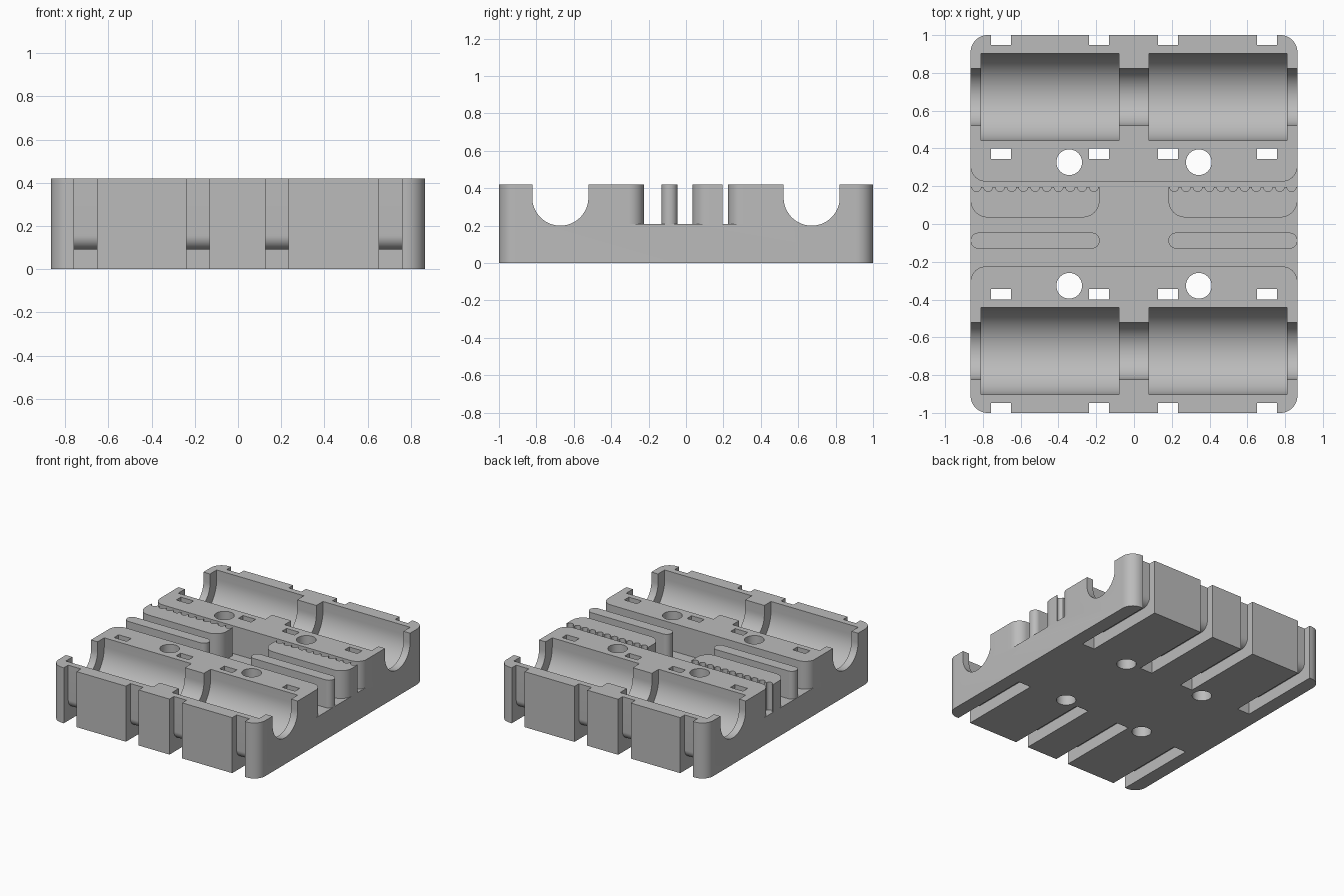
import bpy, bmesh
from math import sin, cos, pi, radians

W, H, FLOOR = 0.865, 0.42, 0.21   # half width, height, channel floor

cube = bpy.data.objects.get("Cube")
if cube:
    bpy.data.objects.remove(cube, do_unlink=True)

grey = bpy.data.materials.new("plain grey")
grey.use_nodes = True
colour = (0.5, 0.5, 0.5, 1)
grey.diffuse_color = colour
grey.node_tree.nodes["Principled BSDF"].inputs["Base Color"].default_value = colour


def arc(cx, cy, r, a, b, n=12):
    """Points along an arc, angles in degrees."""
    steps = [radians(a + (b - a) * i / n) for i in range(n + 1)]
    return [(cx + r * cos(t), cy + r * sin(t)) for t in steps]


def prism(name, outline, lo, hi, axis="z"):
    """Extrude an xy outline along z, or a yz outline along x."""
    bm = bmesh.new()
    place = (lambda u, v, w: (u, v, w)) if axis == "z" else (lambda u, v, w: (w, u, v))
    face = bm.faces.new([bm.verts.new(place(u, v, lo)) for u, v in outline])
    top = bmesh.ops.extrude_face_region(bm, geom=[face])["geom"]
    shift = place(0, 0, hi - lo)
    bmesh.ops.translate(bm, vec=shift, verts=[g for g in top if isinstance(g, bmesh.types.BMVert)])
    bmesh.ops.recalc_face_normals(bm, faces=bm.faces)
    mesh = bpy.data.meshes.new(name)
    bm.to_mesh(mesh)
    bm.free()
    mesh.materials.append(grey)
    ob = bpy.data.objects.new(name, mesh)
    bpy.context.collection.objects.link(ob)
    return ob


def carve(target, cutters):
    """Subtract the cutters, apply, and remove them."""
    for c in cutters:
        c.hide_render = True
        mod = target.modifiers.new("cut", "BOOLEAN")
        mod.operation, mod.solver, mod.object = "DIFFERENCE", "EXACT", c
    bpy.context.view_layer.update()
    result = bpy.data.meshes.new_from_object(
        target.evaluated_get(bpy.context.evaluated_depsgraph_get()))
    target.modifiers.clear()
    target.data = result
    for c in cutters:
        bpy.data.objects.remove(c, do_unlink=True)


def smooth(ob):
    bpy.ops.object.select_all(action="DESELECT")
    ob.select_set(True)
    bpy.context.view_layer.objects.active = ob
    bpy.ops.object.shade_smooth_by_angle(angle=radians(30))


def rounded(x0, x1, y0, y1, r, r_top=None):
    """Rounded rectangle; the +y corners may have their own radius."""
    rt = r if r_top is None else r_top
    pts = arc(x0 + r, y0 + r, r, 180, 270) + arc(x1 - r, y0 + r, r, 270, 360)
    if rt == 0:
        return pts + [(x1, y1), (x0, y1)]
    return pts + arc(x1 - rt, y1 - rt, rt, 0, 90) + arc(x0 + rt, y1 - rt, rt, 90, 180)


# Main plate with rounded corners
body = prism("carriage_body", rounded(-W, W, -1, 1, 0.09), 0, H)

# Middle channel, flared at its four ends
c, r = 0.225, 0.08
flare = arc(W - r, c + r, r, 270, 360) + [(1, c + r)]
quarter = flare + [(x, -y) for x, y in reversed(flare)]
cutters = [prism("channel_cutter", quarter + [(-x, -y) for x, y in quarter], FLOOR, 0.6)]

for s in (-1, 1):
    # Rod groove along the whole width, with two wider bearing seats
    for radius, spans in ((0.15, [(-1, 1)]), (0.23, [(-0.81, -0.08), (0.08, 0.81)])):
        outline = arc(s * 0.672, 0.35, radius, 180, 360, 32)
        outline += [(s * 0.672 + radius, 0.6), (s * 0.672 - radius, 0.6)]
        cutters += [prism("groove_cutter", outline, a, b, "x") for a, b in spans]

    # U-shaped strap slots wrapped under each bearing seat
    k = 0.065
    strap = [(1.1, -0.1), (0.345, -0.1), (0.345, 0.6), (0.4, 0.6)]
    strap += arc(0.4 + k, 0.09 + k, k, 180, 270) + arc(0.947 - k, 0.09 + k, k, 270, 360)
    strap += [(0.947, 0.6), (1.1, 0.6)]
    for x in (-0.705, -0.185, 0.18, 0.705):
        cutters.append(prism("strap_cutter", [(s * y, z) for y, z in strap],
                             x - 0.053, x + 0.053, "x"))

    # Screw holes
    for x in (-0.343, 0.343):
        cutters.append(prism("hole_cutter", arc(x, s * 0.327, 0.068, 0, 348.75, 31), -0.1, 0.6))

carve(body, cutters)
smooth(body)

# Belt clamps standing on the channel floor
for side, x0, x1 in (("right", -W, -0.182), ("left", 0.182, W)):
    smooth(prism(side + "_belt_bar", rounded(x0, x1, -0.13, -0.046, 0.041), FLOOR, H))

    # Block whose back edge carries scalloped belt teeth
    outline = rounded(x0, x1, 0.035, 0.196, 0.09, 0)[:-2]
    teeth = 11
    pitch = (x1 - x0) / teeth
    outline.append((x1, 0.196))
    for i in range(teeth):
        mid = x1 - (i + 0.5) * pitch
        outline += arc(mid, 0.196, 0.024, 0, -180, 8)
    outline.append((x0, 0.196))
    smooth(prism(side + "_toothed_clamp", outline, FLOOR, H))
